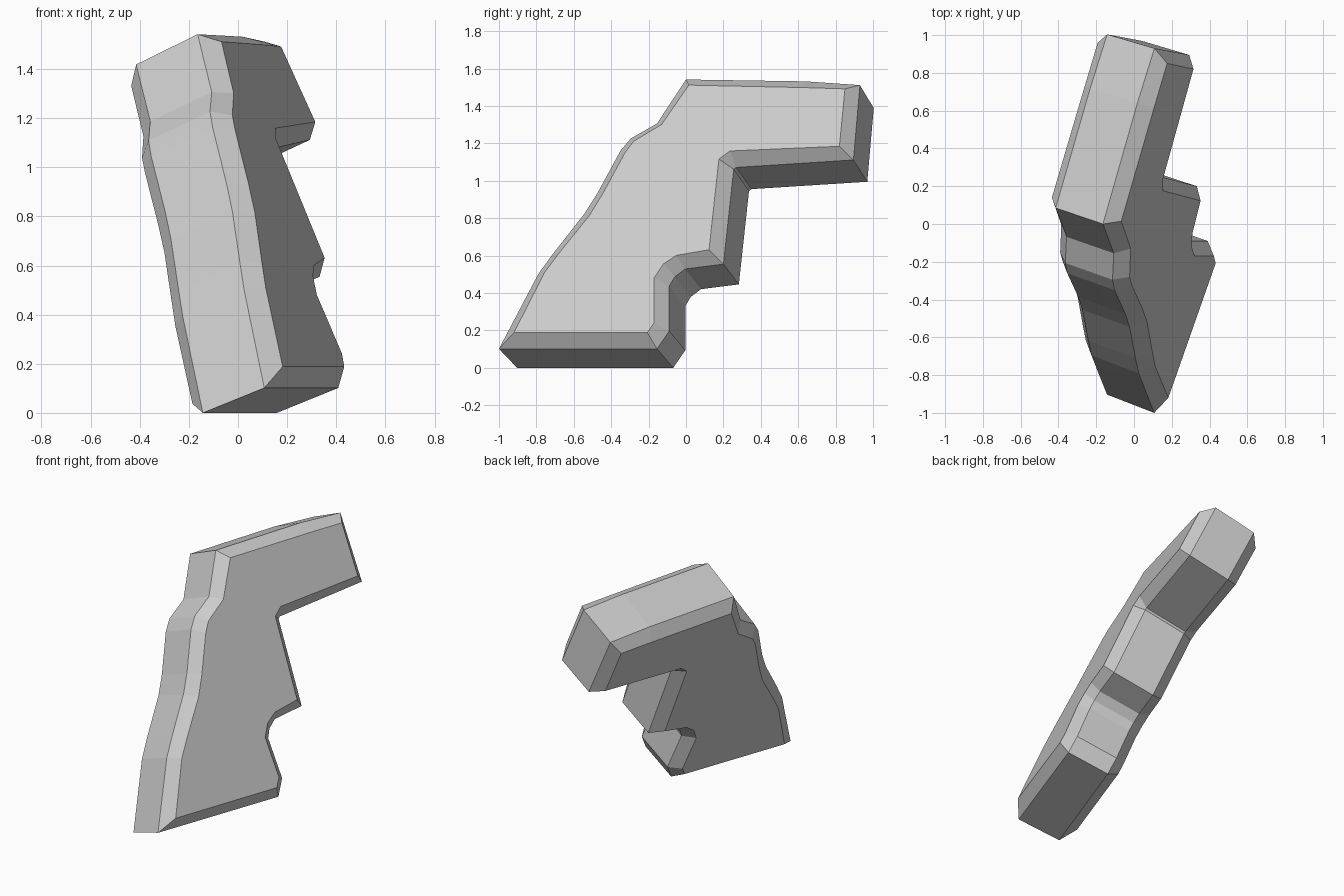
import bpy, bmesh

if "Cube" in bpy.data.objects:
    bpy.data.objects.remove(bpy.data.objects["Cube"])

# Side profile in (y, z): outer rim of the right side, and the inset right face inside its bevel
RIM = [(-1.0, .10), (-.155, .10), (-.09, .195), (-.09, .435), (-.06, .485), (-.005, .527),
       (.20, .553), (.255, 1.06), (.268, 1.07), (.895, 1.11), (.93, 1.51), (.64, 1.53),
       (0, 1.54), (-.155, 1.305), (-.295, 1.225), (-.35, 1.16), (-.475, .93),
       (-.545, .82), (-.71, .61), (-.79, .50)]
FACE = [(-.92, .187), (-.207, .187), (-.17, .24), (-.17, .48), (-.12, .555), (-.05, .60),
        (.123, .63), (.176, 1.115), (.235, 1.158), (.82, 1.183), (.85, 1.49), (.62, 1.497),
        (.015, 1.51), (-.13, 1.30), (-.28, 1.21), (-.325, 1.15), (-.445, .93),
        (-.515, .815), (-.68, .61), (-.755, .51)]


def ring(bm, profile, inset, depth):
    """Place a profile on the leaning right side, then push it through the thickness."""
    verts = []
    for y, z in profile:
        x = .587 + .362 * y - .436 * z - .055 * y * z - inset
        verts.append(bm.verts.new((x - .25 * depth,
                                   y + (.085 - .012 * y) * depth,
                                   z - (.10 + .015 * z) * depth)))
    return verts


# Leaning slab: right face, bevel, wide edge band, bevel, left face
bm = bmesh.new()
rings = [ring(bm, FACE, 0, 0), ring(bm, RIM, .08, 0),
         ring(bm, RIM, .08, 1), ring(bm, FACE, 0, 1.47)]
n = len(RIM)
for a, b in zip(rings, rings[1:]):
    for i in range(n):
        j = (i + 1) % n
        bm.faces.new((a[i], a[j], b[j], b[i]))
bm.faces.new(rings[0])
bm.faces.new(rings[-1])
bmesh.ops.recalc_face_normals(bm, faces=bm.faces)

# Rest on the ground
low = min(v.co.z for v in bm.verts)
for v in bm.verts:
    v.co.z -= low

mesh = bpy.data.meshes.new("bevelled_slab")
bm.to_mesh(mesh)
bm.free()
bpy.context.collection.objects.link(bpy.data.objects.new("bevelled_slab", mesh))
